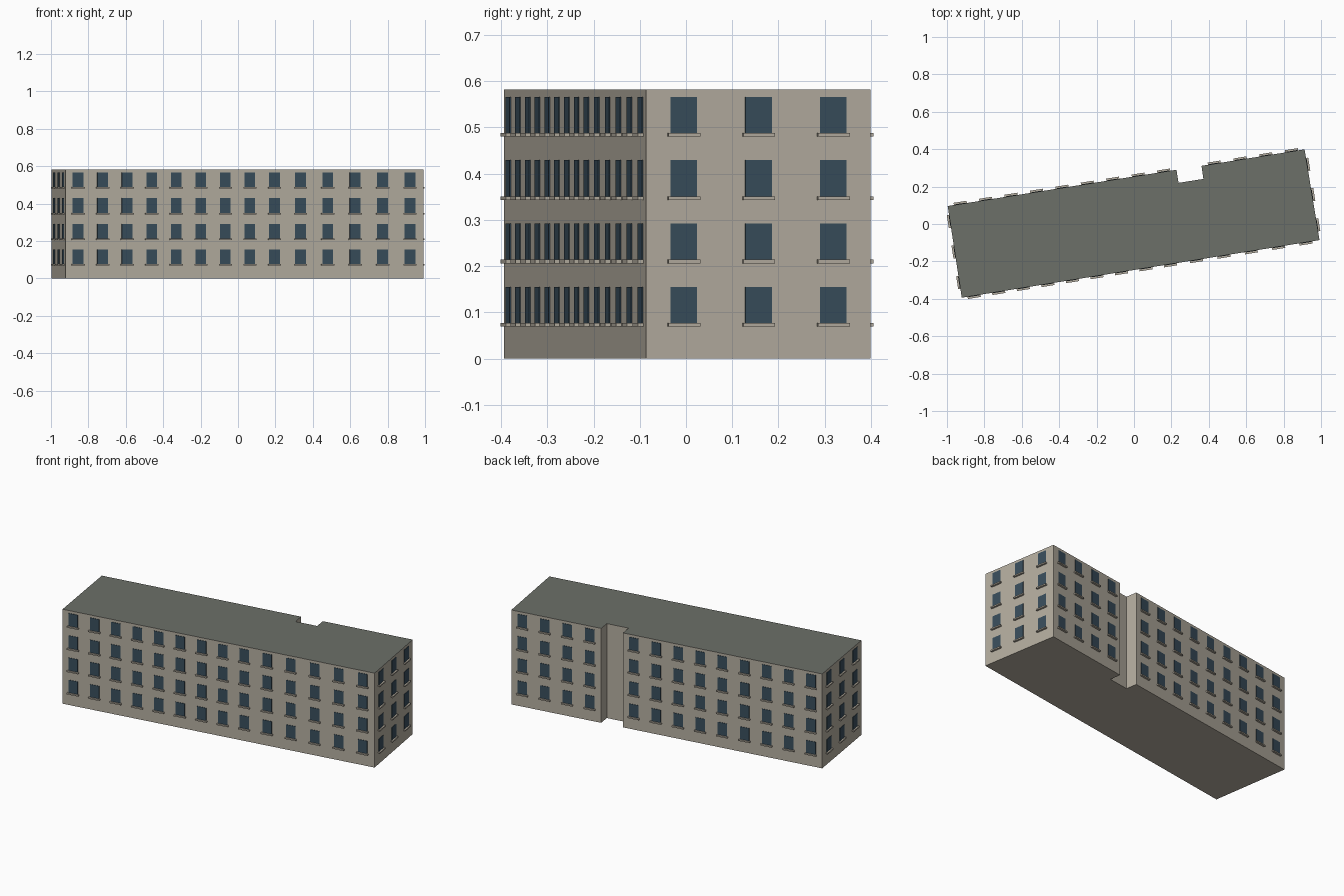
import bpy, bmesh
from mathutils import Vector, Matrix

if "Cube" in bpy.data.objects:
    bpy.data.objects.remove(bpy.data.objects["Cube"])

HEIGHT = 0.582
FLOORS = [0.116 + 0.137 * i for i in range(4)]   # window centre heights
WIN_W, WIN_H = 0.058, 0.078

# footprint, counter-clockwise; each corner with the window count of the wall that follows
FOOT = [((-0.921, -0.394), 9), ((0.26, -0.204), 5), ((0.992, -0.086), 3),
        ((0.912, 0.399), 4), ((0.361, 0.311), 0), ((0.371, 0.241), 0),
        ((0.238, 0.220), 0), ((0.227, 0.290), 9), ((-0.996, 0.096), 3)]


def material(name, rgb):
    m = bpy.data.materials.new(name)
    m.diffuse_color = (*rgb, 1)
    m.use_nodes = True
    m.node_tree.nodes["Principled BSDF"].inputs["Base Color"].default_value = m.diffuse_color
    return m


def finish(bm, name, *mats):
    bmesh.ops.recalc_face_normals(bm, faces=bm.faces)
    me = bpy.data.meshes.new(name)
    bm.to_mesh(me)
    bm.free()
    for m in mats:
        me.materials.append(m)
    ob = bpy.data.objects.new(name, me)
    bpy.context.collection.objects.link(ob)
    return ob


def add_box(bm, frame, centre, size):
    mat = frame @ Matrix.Translation(centre) @ Matrix.Diagonal((*size, 1))
    bmesh.ops.create_cube(bm, size=1, matrix=mat)


stone = material("stone", (0.46, 0.42, 0.35))
roofing = material("roofing", (0.15, 0.16, 0.14))
glass = material("glass", (0.04, 0.075, 0.105))

# building body: extruded footprint with a flat roof
bm = bmesh.new()
base = bm.faces.new([bm.verts.new((x, y, 0)) for (x, y), n in FOOT])
top = bmesh.ops.extrude_face_region(bm, geom=[base], use_keep_orig=True)["geom"]
bmesh.ops.translate(bm, vec=(0, 0, HEIGHT),
                    verts=[g for g in top if isinstance(g, bmesh.types.BMVert)])
for f in bm.faces:
    if all(v.co.z > HEIGHT / 2 for v in f.verts):
        f.material_index = 1
finish(bm, "building_body", stone, roofing)

# windows and sills, spread evenly along each wall
panes, sills = bmesh.new(), bmesh.new()
for i, (a, count) in enumerate(FOOT):
    a = Vector((*a, 0))
    b = Vector((*FOOT[(i + 1) % len(FOOT)][0], 0))
    along = (b - a).normalized()
    out = Vector((along.y, -along.x, 0))
    for k in range(count):
        p = a.lerp(b, (k + 0.5) / count)
        # local frame: x along the wall, y outward, z up
        frame = Matrix.Translation(p) @ Matrix((along, out, (0, 0, 1))).transposed().to_4x4()
        for z in FLOORS:
            add_box(panes, frame, (0, 0, z), (WIN_W, 0.005, WIN_H))
            add_box(sills, frame, (0, 0.004, z - WIN_H / 2 - 0.004),
                    (WIN_W + 0.012, 0.016, 0.008))
finish(panes, "window_panes", glass)
finish(sills, "window_sills", stone)
